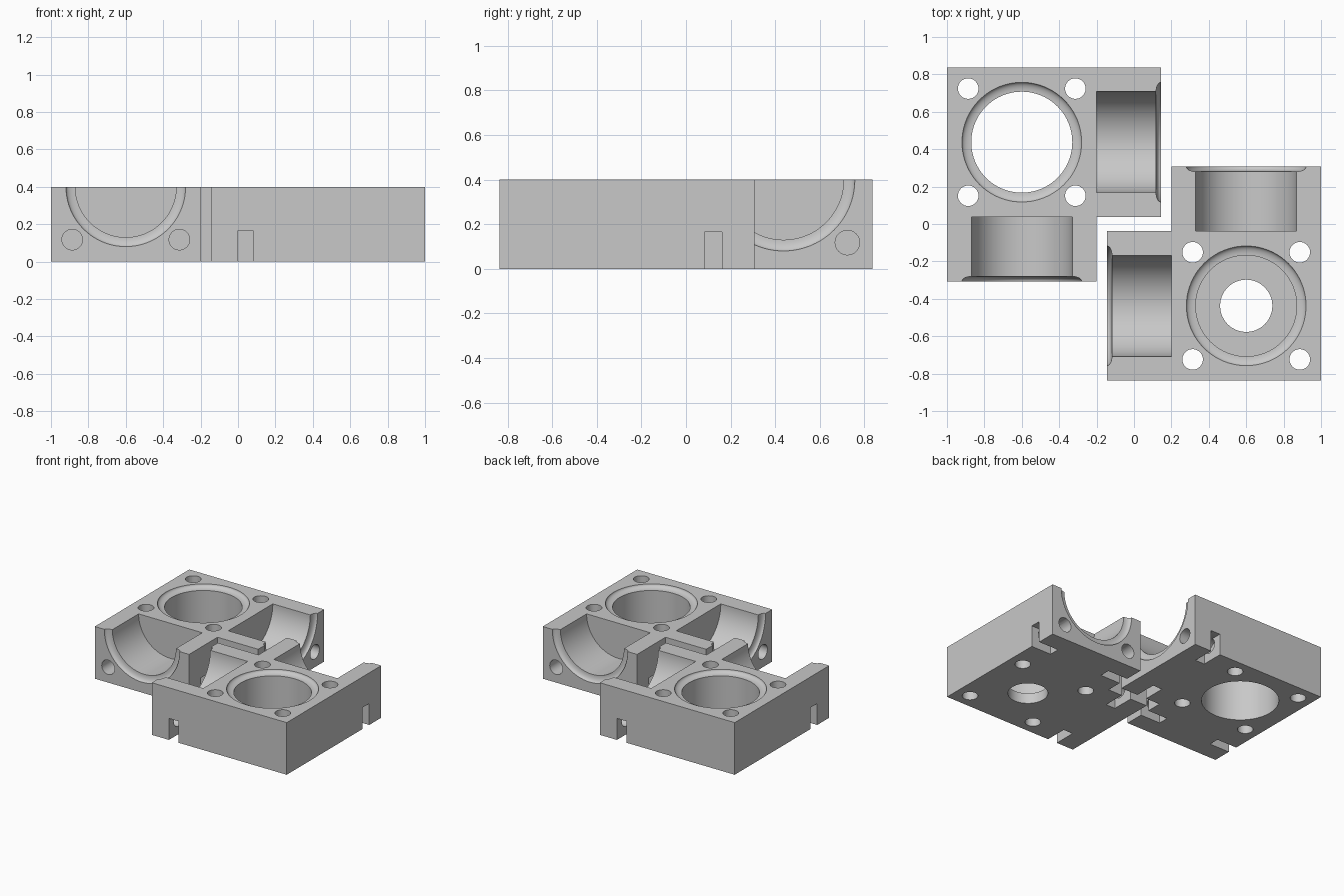
import bpy, bmesh, math
from mathutils import Matrix

if "Cube" in bpy.data.objects:
    bpy.data.objects.remove(bpy.data.objects["Cube"], do_unlink=True)

HEIGHT = 0.4
HALF = 0.4            # half side of the square core
ARM_END = 0.745       # arm face distance from the bore axis
BORE = 0.27
SEAT, SEAT_DEPTH = 0.05, 0.027
BOLT, BOLT_R = 0.2865, 0.055

grey = bpy.data.materials.new("plain grey")
grey.use_nodes = True
colour = (0.58, 0.58, 0.58, 1)
grey.diffuse_color = colour
grey.node_tree.nodes["Principled BSDF"].inputs["Base Color"].default_value = colour


def make_object(name, bm):
    bmesh.ops.recalc_face_normals(bm, faces=bm.faces)
    mesh = bpy.data.meshes.new(name)
    bm.to_mesh(mesh)
    bm.free()
    obj = bpy.data.objects.new(name, mesh)
    bpy.context.collection.objects.link(obj)
    mesh.materials.append(grey)
    return obj


def revolve(profile, matrix, steps):
    """Solid of revolution; profile is (radius, depth) below the local origin."""
    bm = bmesh.new()
    rings = []
    for r, d in profile:
        rings.append([bm.verts.new(matrix @ Matrix.Rotation(math.tau * i / steps, 4, 'Z')
                                   @ Matrix.Translation((r, 0, -d)).to_translation())
                      for i in range(steps)])
    for a, b in zip(rings, rings[1:]):
        for i in range(steps):
            j = (i + 1) % steps
            bm.faces.new((a[i], a[j], b[j], b[i]))
    bm.faces.new(rings[0])
    bm.faces.new(rings[-1])
    return make_object("cutter", bm)


def seated_bore(depth, matrix):
    """Bore with a concave ring seat around its mouth."""
    profile = [(BORE + SEAT, -0.1)]
    for i in range(9):
        a = math.pi / 2 * i / 8
        profile.append((BORE + SEAT * math.cos(a), SEAT_DEPTH * math.sin(a)))
    profile.append((BORE, depth))
    return revolve(profile, matrix, 80)


def hole(radius, depth, matrix):
    return revolve([(radius, -0.1), (radius, depth)], matrix, 32)


def box(lo, hi, matrix):
    bm = bmesh.new()
    size = [b - a for a, b in zip(lo, hi)]
    mid = [(a + b) / 2 for a, b in zip(lo, hi)]
    bmesh.ops.create_cube(bm, size=1, matrix=matrix @ Matrix.Translation(mid) @ Matrix.Diagonal((*size, 1)))
    return make_object("cutter", bm)


def cut(body, cutter):
    mod = body.modifiers.new("cut", 'BOOLEAN')
    mod.operation, mod.solver, mod.object = 'DIFFERENCE', 'EXACT', cutter
    bpy.context.view_layer.update()
    graph = bpy.context.evaluated_depsgraph_get()
    mesh = bpy.data.meshes.new_from_object(body.evaluated_get(graph))
    body.modifiers.clear()
    body.data = mesh
    bpy.data.objects.remove(cutter, do_unlink=True)


def block(name, bore_depth, centre, angle):
    # L-shaped body
    bm = bmesh.new()
    outline = [(-HALF, -ARM_END), (HALF, -ARM_END), (HALF, -HALF),
               (ARM_END, -HALF), (ARM_END, HALF), (-HALF, HALF)]
    base = bm.faces.new([bm.verts.new((x, y, 0)) for x, y in outline])
    top = bmesh.ops.extrude_face_region(bm, geom=[base])["geom"]
    bmesh.ops.translate(bm, vec=(0, 0, HEIGHT),
                        verts=[v for v in top if isinstance(v, bmesh.types.BMVert)])
    body = make_object(name, bm)

    # Vertical bore, outlet and corner bolt holes
    up = Matrix.Translation((0, 0, HEIGHT))
    cut(body, seated_bore(bore_depth, up))
    if bore_depth < HEIGHT:
        cut(body, hole(0.14, HEIGHT + 0.1, up))
    for sx in (-1, 1):
        for sy in (-1, 1):
            cut(body, hole(BOLT_R, HEIGHT + 0.1,
                           Matrix.Translation((sx * BOLT, sy * BOLT, HEIGHT))))

    # Two arms: half-round trough, bolt holes and nut slots
    for turn in (0, -math.pi / 2):
        arm = Matrix.Rotation(turn, 4, 'Z')
        face = Matrix.Rotation(math.pi / 2, 4, 'Y')
        cut(body, seated_bore(ARM_END - HALF,
                              arm @ Matrix.Translation((ARM_END, 0, HEIGHT)) @ face))
        for side in (-1, 1):
            cut(body, hole(BOLT_R, 0.28, arm @ Matrix.Translation(
                (ARM_END, side * BOLT, HEIGHT - BOLT + 0.004)) @ face))
            y = sorted((side * 0.23, side * 0.5))
            cut(body, box((0.52, y[0], -0.1), (0.6, y[1], 0.165), arm))

    body.matrix_world = Matrix.Translation(centre) @ Matrix.Rotation(angle, 4, 'Z')
    bpy.ops.object.select_all(action='DESELECT')
    body.select_set(True)
    bpy.context.view_layer.objects.active = body
    bpy.ops.object.shade_smooth_by_angle(angle=math.radians(30))


block("open_bore_block", HEIGHT + 0.1, (-0.6, 0.4375, 0), 0)
block("floored_bore_block", HEIGHT - 0.08, (0.6, -0.4375, 0), math.pi)
